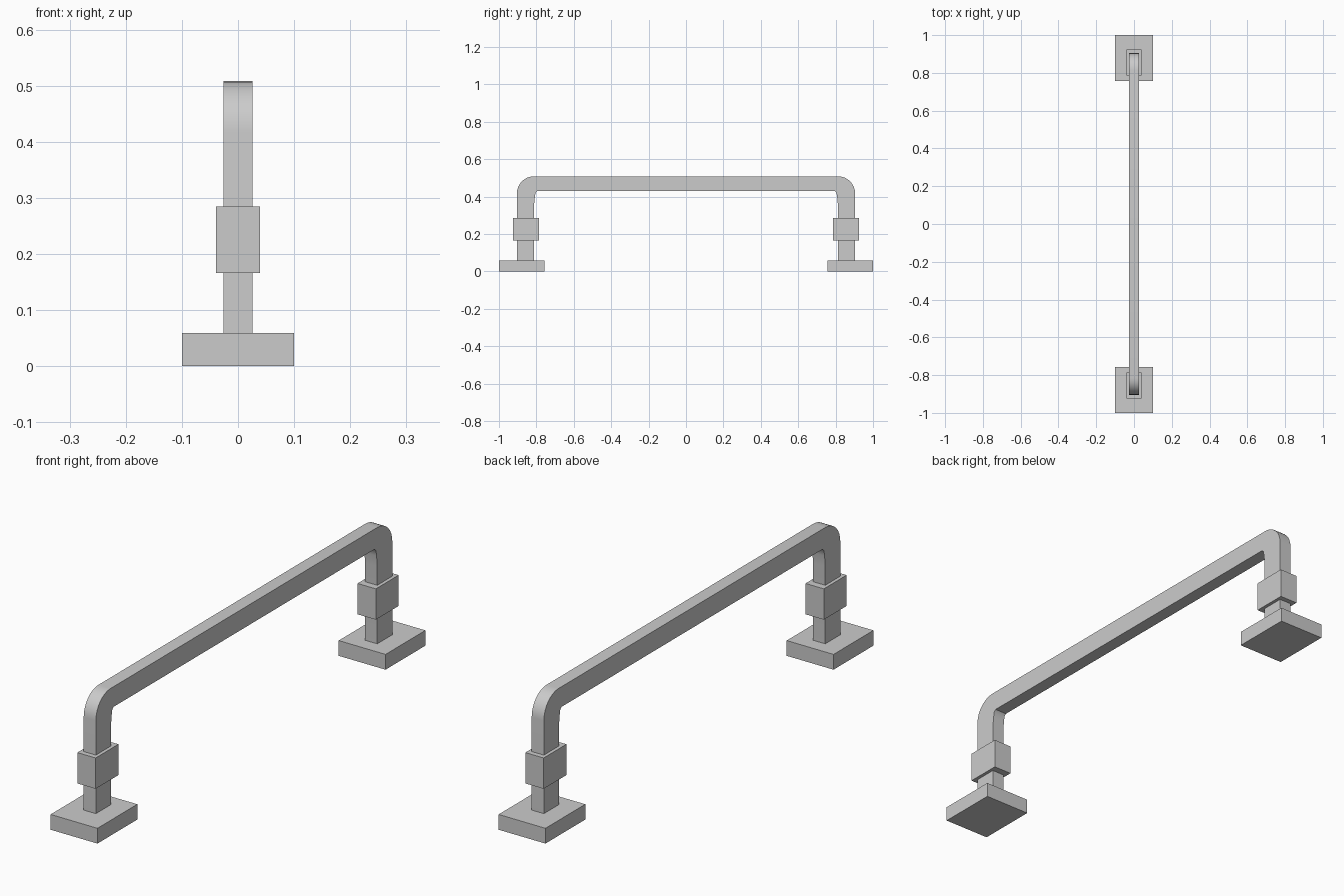
import bpy, bmesh, math

if "Cube" in bpy.data.objects:
    bpy.data.objects.remove(bpy.data.objects["Cube"])


def add_object(name, bm):
    bmesh.ops.recalc_face_normals(bm, faces=bm.faces)
    mesh = bpy.data.meshes.new(name)
    bm.to_mesh(mesh)
    bm.free()
    obj = bpy.data.objects.new(name, mesh)
    bpy.context.collection.objects.link(obj)
    return obj


def box(name, half_x, y0, y1, z0, z1):
    bm = bmesh.new()
    bmesh.ops.create_cube(bm, size=1)
    for v in bm.verts:
        v.co.x *= 2 * half_x
        v.co.y = (y0 + y1) / 2 + v.co.y * (y1 - y0)
        v.co.z = (z0 + z1) / 2 + v.co.z * (z1 - z0)
    return add_object(name, bm)


# Foot plates and collars, one pair at each end
for side, label in ((-1, "front"), (1, "back")):
    box(label + "_foot_plate", 0.1, *sorted((side * 0.757, side * 1.0)), 0, 0.059)
    box(label + "_collar", 0.039, *sorted((side * 0.785, side * 0.924)), 0.166, 0.285)

# Bent rail: half outline in the y-z plane, mirrored, then extruded across x
RADIUS, OUTER, TOP = 0.09, 0.904, 0.508
half = [(-0.812, 0.04), (-OUTER, 0.04)]
for i in range(9):
    a = math.radians(90 * i / 8)
    half.append((-OUTER + RADIUS * (1 - math.cos(a)), TOP - RADIUS * (1 - math.sin(a))))
inner = [(-0.796, 0.43), (-0.804, 0.422), (-0.808, 0.40), (-0.812, 0.36)]
outline = half + [(-y, z) for y, z in reversed(half)]
outline += [(-y, z) for y, z in reversed(inner)] + inner

bm = bmesh.new()
face = bm.faces.new([bm.verts.new((-0.026, y, z)) for y, z in outline])
result = bmesh.ops.extrude_face_region(bm, geom=[face])
for v in result["geom"]:
    if isinstance(v, bmesh.types.BMVert):
        v.co.x = 0.026
rail = add_object("bent_rail", bm)

bpy.context.view_layer.objects.active = rail
rail.select_set(True)
bpy.ops.object.shade_smooth_by_angle(angle=math.radians(35))
